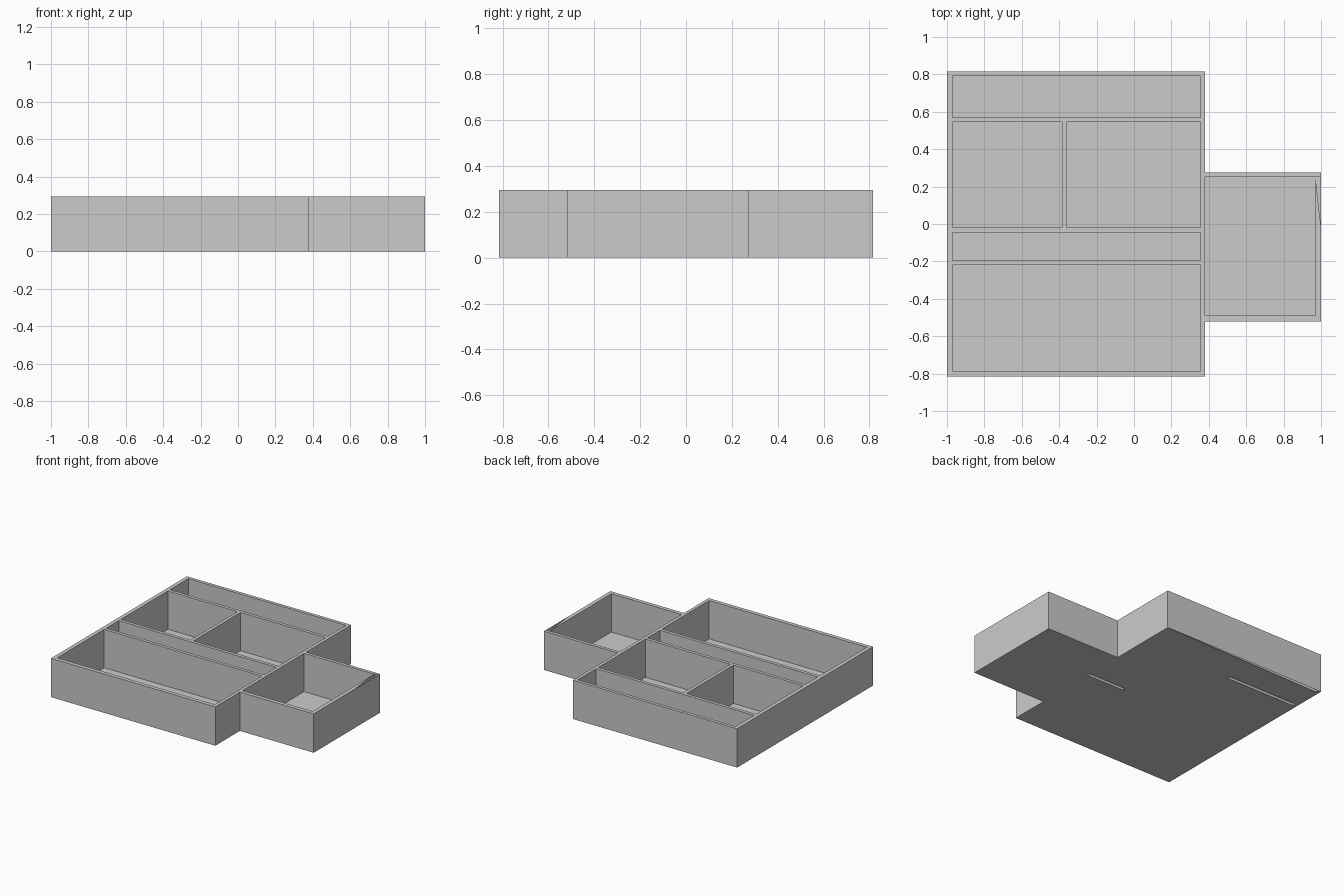
import bpy, bmesh

if "Cube" in bpy.data.objects:
    bpy.data.objects.remove(bpy.data.objects["Cube"])

H = 0.295        # wall height
FLOOR = 0.004    # thin pocket floor

# Grid lines on which all walls lie
XS = [-1, -0.97, -0.385, -0.36, 0.066, 0.355, 0.38, 0.97, 1]
YS = [-0.815, -0.785, -0.52, -0.49, -0.22, -0.195, -0.045, -0.02,
      0.25, 0.275, 0.545, 0.57, 0.79, 0.815]

# Rectangles as x0, x1, y0, y1
OUTLINE = [(-1, 0.38, -0.815, 0.815), (0.38, 1, -0.52, 0.275)]
POCKETS = [(-0.97, 0.355, 0.57, 0.79),
           (-0.97, -0.385, -0.02, 0.545),
           (-0.36, 0.355, -0.02, 0.545),
           (-0.97, 0.355, -0.195, -0.045),
           (-0.97, 0.355, -0.785, -0.22),
           (0.38, 0.97, -0.49, 0.25)]
BASE_GAPS = [(0.066, 0.38, -0.045, -0.02),
             (-0.97, -0.385, 0.545, 0.57),
             (-0.97, 0.38, 0.79, 0.815)]
TOP_GAPS = [(0.97, 1, -0.02, 0.25)]


def inside(x, y, rects):
    return any(a < x < b and c < y < d for a, b, c, d in rects)


def is_wall(x, y):
    return inside(x, y, OUTLINE) and not inside(x, y, POCKETS)


def face(bm, pts):
    bm.faces.new([bm.verts.new(p) for p in pts])


def sheet(bm, rect, z, up=True):
    a, b, c, d = rect
    pts = [(a, c, z), (b, c, z), (b, d, z), (a, d, z)]
    face(bm, pts if up else pts[::-1])


def finish(bm, name):
    bmesh.ops.remove_doubles(bm, verts=bm.verts[:], dist=1e-5)
    mesh = bpy.data.meshes.new(name)
    bm.to_mesh(mesh)
    bm.free()
    bpy.context.collection.objects.link(bpy.data.objects.new(name, mesh))


walls, base, floors = bmesh.new(), bmesh.new(), bmesh.new()
E = 0.005  # step used to look at the neighbouring cell

for a, b in zip(XS, XS[1:]):
    for c, d in zip(YS, YS[1:]):
        x, y = (a + b) / 2, (c + d) / 2
        # Underside
        if inside(x, y, OUTLINE) and not inside(x, y, BASE_GAPS):
            sheet(base, (a, b, c, d), 0, up=False)
        if not is_wall(x, y):
            continue
        # Rim and upright wall faces
        if not inside(x, y, TOP_GAPS):
            sheet(walls, (a, b, c, d), H)
        sides = [(x, c - E, (a, c), (b, c)), (b + E, y, (b, c), (b, d)),
                 (x, d + E, (b, d), (a, d)), (a - E, y, (a, d), (a, c))]
        for nx, ny, p, q in sides:
            if not is_wall(nx, ny):
                face(walls, [(*p, 0), (*q, 0), (*q, H), (*p, H)])

# Partly open rim and underside: the remaining triangles
face(walls, [(0.97, -0.02, H), (1, -0.02, H), (0.97, 0.25, H)])
face(base, [(-0.97, 0.79, 0), (0.38, 0.815, 0), (0.38, 0.79, 0)])

# Pocket floors
for rect in POCKETS:
    sheet(floors, rect, FLOOR)

finish(walls, "tray_walls")
finish(base, "tray_underside")
finish(floors, "pocket_floors")
